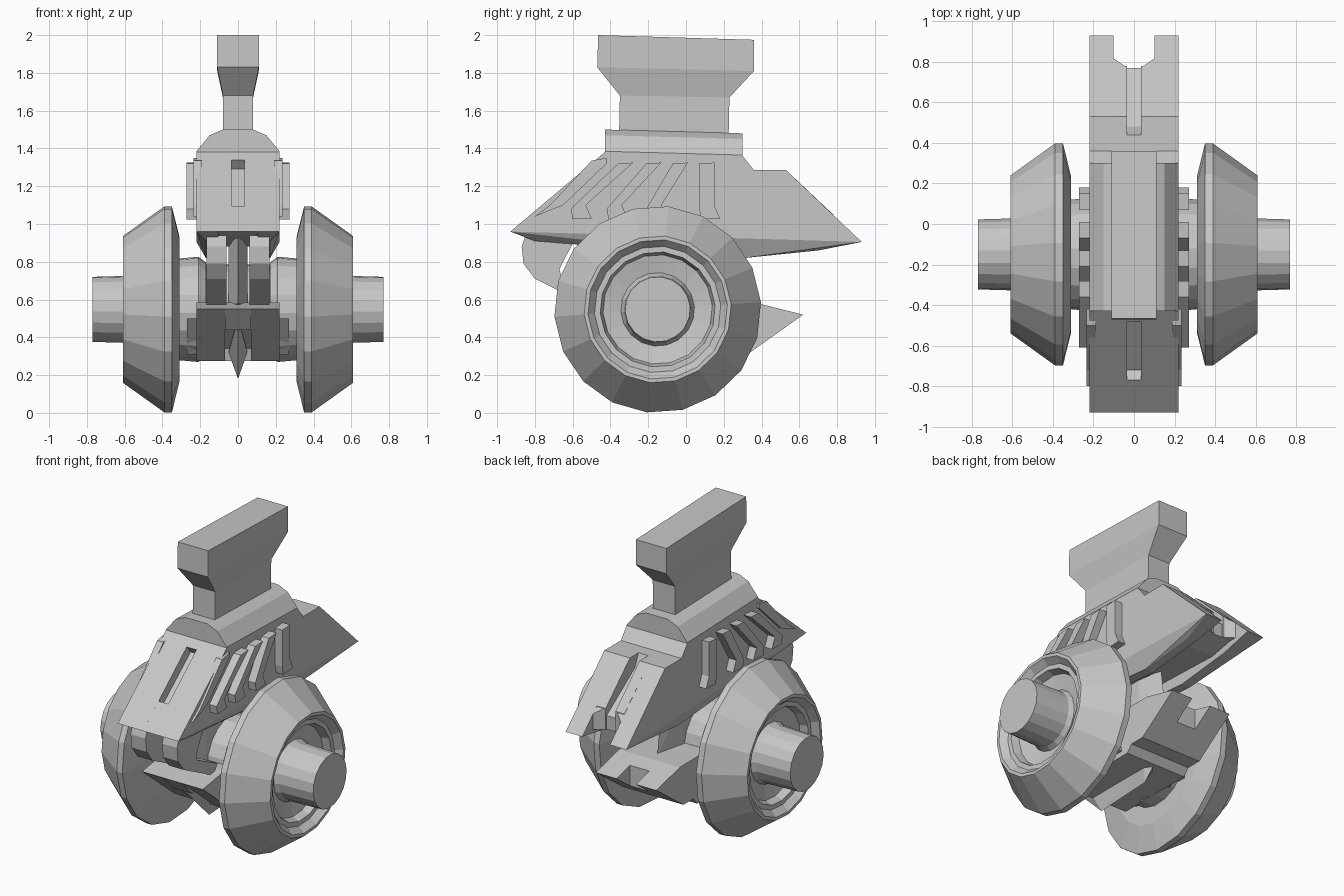
import bpy, bmesh, math

cube = bpy.data.objects.get("Cube")
if cube:
    bpy.data.objects.remove(cube, do_unlink=True)

GREY = (0.57, 0.57, 0.57, 1)
grey = bpy.data.materials.new("plain grey")
grey.use_nodes = True
grey.diffuse_color = GREY
grey.node_tree.nodes["Principled BSDF"].inputs["Base Color"].default_value = GREY


def finish(name, bm):
    bmesh.ops.recalc_face_normals(bm, faces=bm.faces)
    mesh = bpy.data.meshes.new(name)
    bm.to_mesh(mesh)
    bm.free()
    mesh.materials.append(grey)
    ob = bpy.data.objects.new(name, mesh)
    bpy.context.collection.objects.link(ob)
    return ob


def prism(name, profile, x0, x1):
    """Extrude a (y, z) outline across x."""
    bm = bmesh.new()
    face = bm.faces.new([bm.verts.new((x0, y, z)) for y, z in profile])
    out = bmesh.ops.extrude_face_region(bm, geom=[face])
    verts = [v for v in out["geom"] if isinstance(v, bmesh.types.BMVert)]
    bmesh.ops.translate(bm, verts=verts, vec=(x1 - x0, 0, 0))
    return finish(name, bm)


def block(name, points):
    """Convex solid around points."""
    bm = bmesh.new()
    for p in points:
        bm.verts.new(p)
    out = bmesh.ops.convex_hull(bm, input=bm.verts)
    loose = {g for g in out["geom_interior"] if isinstance(g, bmesh.types.BMVert)}
    bmesh.ops.delete(bm, geom=list(loose), context="VERTS")
    bmesh.ops.dissolve_limit(bm, angle_limit=0.01, verts=bm.verts, edges=bm.edges)
    return finish(name, bm)


def lathe(name, profile, sides=18, centre=(0, -0.15, 0.548)):
    """Spin an (x, radius) profile round the axle."""
    bm = bmesh.new()
    turn = 2 * math.pi / sides
    phase = 0.3 * turn
    verts = [bm.verts.new((x, r * math.sin(phase), r * math.cos(phase))) for x, r in profile]
    edges = [bm.edges.new(pair) for pair in zip(verts, verts[1:])]
    bmesh.ops.spin(bm, geom=verts + edges, cent=(0, 0, 0), axis=(1, 0, 0),
                   angle=2 * math.pi, steps=sides)
    bmesh.ops.remove_doubles(bm, verts=bm.verts, dist=0.0005)
    bmesh.ops.translate(bm, verts=bm.verts, vec=centre)
    return finish(name, bm)


def side_name(s):
    return "left" if s > 0 else "right"


# Upper hull: thin slabs leave a front slot and a split tail
roof = [(-0.43, 1.38), (0.30, 1.36), (0.36, 1.285), (0.53, 1.285)]
full = [(-0.93, 0.96)] + roof + [(0.93, 0.905)]
inner = [(-0.93, 0.96)] + roof + [(0.78, 1.05), (0.78, 0.91)]
slotted = [(-0.93, 0.96), (-0.77, 1.094), (-0.72, 1.06), (-0.44, 1.29), (-0.48, 1.338)]
slotted += roof[:3] + [(0.44, 1.285), (0.48, 1.2), (0.77, 1.0), (0.77, 0.91)]
prism("upper_hull_core", slotted, -0.035, 0.035)
for s in (1, -1):
    side = side_name(s)
    prism("upper_hull_inner_" + side, inner, s * 0.035, s * 0.1)
    prism("upper_hull_outer_" + side, full, s * 0.1, s * 0.22)
    # Angled corner inside the tail notch
    block("tail_fillet_" + side, [(s * x, y, z) for x, y, top in
                                  ((0.04, 0.775, 1.05), (0.105, 0.775, 1.05), (0.105, 0.82, 1.01))
                                  for z in (0.91, top)])
    # Bevelled underside rails
    rim = [(s * x, y, z) for x in (0.1, 0.22) for y, z in ((-0.93, 0.96), (0.93, 0.905))]
    keel = [(s * x, y, z) for x in (0.11, 0.17)
            for y, z in ((-0.8, 0.91), (0.31, 0.82), (0.70, 0.86))]
    block("underside_rail_" + side, rim + keel)
block("underside_middle", [(x, y, z) for x in (-0.12, 0.12)
                           for y, z in ((-0.9, 0.96), (0.77, 0.91), (-0.75, 0.93), (0.6, 0.88))])

# Bevelled deck and flared mast
block("deck", [(s * x, y, z + dz) for s in (1, -1) for y, dz in ((-0.43, 0), (0.30, -0.02))
               for x, z in ((0.22, 1.36), (0.22, 1.385), (0.15, 1.47), (0.08, 1.5))])


def mast_ring(half, y0, z0, y1, z1):
    return [(s * half, y, z) for s in (1, -1) for y, z in ((y0, z0), (y1, z1))]


rings = [mast_ring(0.08, -0.355, 1.45, 0.225, 1.44),
         mast_ring(0.08, -0.35, 1.68, 0.23, 1.67),
         mast_ring(0.11, -0.47, 1.83, 0.36, 1.81),
         mast_ring(0.11, -0.465, 2.0, 0.36, 1.975)]
for name, low, high in zip(("mast_neck", "mast_flare", "mast_head"), rings, rings[1:]):
    block(name, low + high)


# Slanted cooling fins on the upper hull, steeper towards the back
def fin(name, top, foot, s):
    outline = [(top, 1.32), (top + 0.08, 1.325), (foot + 0.07, 1.1),
               (foot + 0.1, 1.03), (foot, 1.025), (foot - 0.01, 1.08)]
    prism(name, outline, s * 0.2, s * 0.272)


for s in (1, -1):
    side = side_name(s)
    for i, (top, foot) in enumerate(((-0.36, -0.6), (-0.21, -0.41), (-0.07, -0.2), (0.07, 0.08))):
        fin(f"fin_{side}_{i}", top, foot, s)
    # Long brow fin along the front slope
    prism("brow_fin_" + side, [(-0.5, 1.335), (-0.42, 1.35), (-0.42, 1.32), (-0.65, 1.1),
                               (-0.8, 1.04), (-0.72, 1.1)], s * 0.19, s * 0.235)

# Wheels with stepped recess and hub
wheel = [(0.31, 0), (0.31, 0.385), (0.35, 0.548), (0.39, 0.548), (0.61, 0.39),
         (0.61, 0.37), (0.57, 0.335), (0.57, 0.305), (0.52, 0.29), (0.50, 0.195),
         (0.53, 0.18), (0.77, 0.173), (0.77, 0)]
for s in (1, -1):
    lathe("wheel_" + side_name(s), [(s * x, r) for x, r in wheel])
    lathe("axle_collar_" + side_name(s), [(s * 0.17, 0), (s * 0.17, 0.25), (s * 0.21, 0.28),
                                          (s * 0.32, 0.27), (s * 0.32, 0)])
lathe("axle", [(-0.2, 0), (-0.2, 0.24), (0.2, 0.24), (0.2, 0)])

# Curved front struts
strut = [(-0.85, 0.94), (-0.87, 0.88), (-0.86, 0.79), (-0.80, 0.71), (-0.66, 0.64),
         (-0.50, 0.56), (-0.45, 0.62), (-0.66, 0.72), (-0.67, 0.76), (-0.63, 0.84), (-0.58, 0.93)]
for s in (1, -1):
    prism("front_strut_" + side_name(s), strut, s * 0.06, s * 0.168)

# Central blade joining the hulls
block("central_blade", [(0, -0.58, 0.95), (0, -0.56, 0.58), (0, 0.25, 0.9), (0, 0.3, 0.55)]
      + [(x, y, z) for x in (-0.05, 0.05) for y in (-0.4, 0.1) for z in (0.56, 0.88)])

# Lower hull: smaller inverted hull with split tail
lower = [(-0.68, 0.55), (-0.45, 0.585), (0.38, 0.58), (0.62, 0.52),
         (0.34, 0.32), (0.24, 0.32), (0.2, 0.275), (-0.34, 0.275)]
lower_core = lower[:3] + [(0.48, 0.555), (0.48, 0.42)] + lower[4:]
lower_core += [(-0.36, 0.34), (-0.54, 0.46), (-0.57, 0.44)]
prism("lower_hull_core", lower_core, -0.07, 0.07)
for s in (1, -1):
    side = side_name(s)
    prism("lower_hull_" + side, lower, s * 0.07, s * 0.22)
    for i in range(4):
        y = -0.3 + 0.13 * i
        foot = y - 0.18 + 0.05 * i
        prism(f"lower_fin_{side}_{i}", [(y, 0.31), (y + 0.06, 0.31), (foot + 0.06, 0.46),
                                        (foot + 0.08, 0.5), (foot, 0.5)], s * 0.2, s * 0.27)

# Pointed keel
block("keel", [(0, -0.3, 0.18), (0, 0.1, 0.2), (0, -0.62, 0.5), (0, 0.3, 0.4)]
      + [(x, y, 0.32) for x in (-0.05, 0.05) for y in (-0.35, 0.15)])
